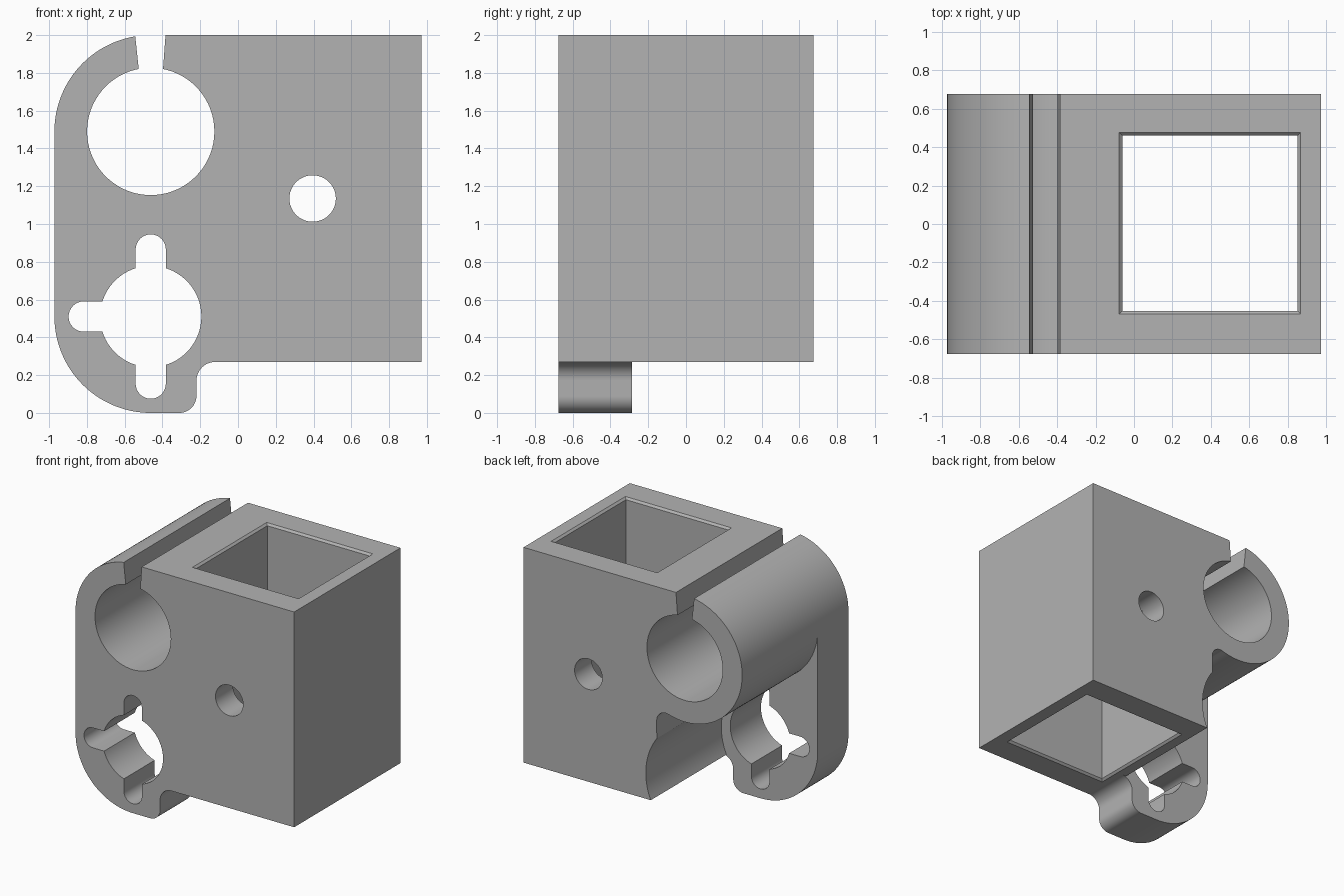
import bpy
import bmesh
from math import sin, cos, radians, degrees, atan2, sqrt, asin

default = bpy.data.objects.get("Cube")
if default:
    bpy.data.objects.remove(default, do_unlink=True)

HALF_W, HALF_D, TOP, BLOCK_Z = 0.972, 0.675, 2.0, 0.27
R = 0.51                      # outer rounding of both bosses
CX = R - HALF_W               # shared x of the two bores
UP_Z, LOW_Z = TOP - R, R      # bore heights
PLATE_Y = -0.285              # back face of the front plate

grey = bpy.data.materials.new("plain grey")
grey.use_nodes = True
colour = (0.45, 0.45, 0.45, 1)
grey.diffuse_color = colour
grey.node_tree.nodes["Principled BSDF"].inputs["Base Color"].default_value = colour


def arc(x, z, r, a0, a1, n=24):
    """Points on an arc in the xz plane, angles in degrees."""
    angles = [radians(a0 + (a1 - a0) * i / n) for i in range(n + 1)]
    return [(x + r * cos(a), z + r * sin(a)) for a in angles]


def finish(name, bm):
    bmesh.ops.recalc_face_normals(bm, faces=bm.faces)
    mesh = bpy.data.meshes.new(name)
    bm.to_mesh(mesh)
    bm.free()
    mesh.materials.append(grey)
    obj = bpy.data.objects.new(name, mesh)
    bpy.context.collection.objects.link(obj)
    return obj


def prism(name, points, y0=-1, y1=1):
    """Extrude an xz profile from y0 to y1."""
    bm = bmesh.new()
    face = bm.faces.new([bm.verts.new((x, y0, z)) for x, z in points])
    new = bmesh.ops.extrude_face_region(bm, geom=[face])["geom"]
    moved = [v for v in new if isinstance(v, bmesh.types.BMVert)]
    bmesh.ops.translate(bm, verts=moved, vec=(0, y1 - y0, 0))
    return finish(name, bm)


def cut(target, cutter):
    mod = target.modifiers.new("cut", "BOOLEAN")
    mod.operation, mod.solver, mod.object = "DIFFERENCE", "EXACT", cutter
    bpy.context.view_layer.objects.active = target
    bpy.ops.object.modifier_apply(modifier=mod.name)
    bpy.data.objects.remove(cutter, do_unlink=True)


# Full-depth body with rounded left side and small foot
outline = [(HALF_W, BLOCK_Z), (HALF_W, TOP)]
outline += arc(CX, UP_Z, R, 90, 180, 32)
outline += arc(CX, LOW_Z, R, 180, 270, 32)
outline += arc(-0.31, 0.09, 0.09, 270, 360, 12)
outline += arc(-0.12, 0.17, 0.10, 180, 90, 12)
body = prism("clamp_block", outline, -HALF_D, HALF_D)

# Clearance behind the front plate, leaving the upper tube round
wall_x, fillet = -0.212, 0.08
fx = wall_x - fillet
fz = UP_Z - sqrt((R + fillet) ** 2 - (fx - CX) ** 2)
touch = degrees(atan2(fz - UP_Z, fx - CX))
sx, sz, sr = -0.627, 0.479, 0.512
clearance = [(-1.2, -0.1), (-1.2, UP_Z)]
clearance += arc(CX, UP_Z, R, 180, 360 + touch, 40)
clearance += arc(fx, fz, fillet, touch + 180, 0, 14)[1:]
clearance += arc(sx, sz, sr, 36, degrees(asin((BLOCK_Z - sz) / sr)), 20)
clearance += [(-0.05, BLOCK_Z), (-0.05, -0.1)]
cut(body, prism("clearance_cutter", clearance, PLATE_Y, 1))

# Upper bore with its tapered slit
cut(body, prism("upper_bore_cutter", arc(CX, UP_Z, 0.337, 0, 360, 72)[:-1]))
cut(body, prism("slit_cutter", [(-0.518, 1.75), (-0.402, 1.75),
                                (-0.38, 2.05), (-0.55, 2.05)]))

# Lower bore with three round-ended key slots, at 90, 180 and 270 degrees
bore, key, reach = 0.268, 0.08, 0.355
half = degrees(asin(key / bore))
keyed = arc(CX, LOW_Z, bore, half - 90 + 0, 90 - half, 36)
for a in (90, 180, 270):
    ex, ez = CX + reach * cos(radians(a)), LOW_Z + reach * sin(radians(a))
    keyed += arc(ex, ez, key, a - 90, a + 90, 16)
    if a < 270:
        keyed += arc(CX, LOW_Z, bore, a + half, a + 90 - half, 16)
cut(body, prism("keyed_bore_cutter", keyed))

# Small cross hole through the block
cut(body, prism("pin_hole_cutter", arc(0.395, 1.135, 0.123, 0, 360, 48)[:-1]))

# Square shaft with slightly eased rims at both ends
ease, over = 0.016, 0.05
bm = bmesh.new()
rings = []
for z, grow in ((BLOCK_Z - over, ease + over), (BLOCK_Z + ease, 0),
                (TOP - ease, 0), (TOP + over, ease + over)):
    h = 0.456 + grow
    rings.append([bm.verts.new((0.395 + sx * h, 0.003 + sy * h, z))
                  for sx, sy in ((-1, -1), (1, -1), (1, 1), (-1, 1))])
bm.faces.new(rings[0])
bm.faces.new(rings[-1])
for low, high in zip(rings, rings[1:]):
    for i in range(4):
        j = (i + 1) % 4
        bm.faces.new((low[i], low[j], high[j], high[i]))
cut(body, finish("shaft_cutter", bm))

# Smooth curved walls, crisp edges
bpy.ops.object.select_all(action="DESELECT")
body.select_set(True)
bpy.context.view_layer.objects.active = body
bpy.ops.object.shade_smooth_by_angle(angle=radians(30))
